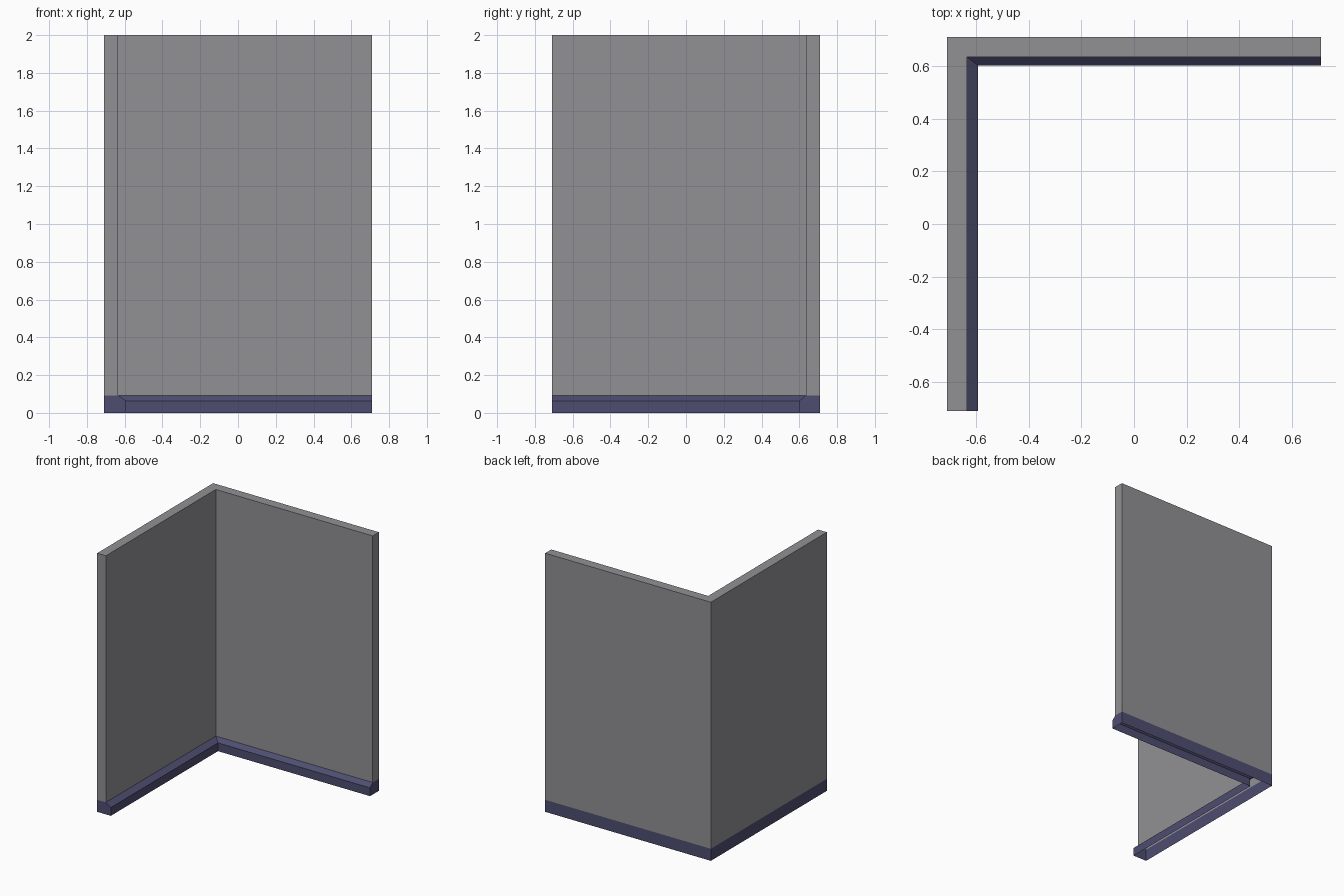
import bpy

if "Cube" in bpy.data.objects:
    bpy.data.objects.remove(bpy.data.objects["Cube"])

H = 0.709          # half of the footprint
TOP = 2.0
BAND = 0.093       # height of the skirting
LIP = 0.064        # where the skirting's bevel starts
WALL = (0.075, 0.075)   # wall depth: left leg, back leg
TRIM = (0.117, 0.108)   # skirting depth: left leg, back leg


def material(name, color):
    m = bpy.data.materials.new(name)
    m.diffuse_color = (*color, 1.0)
    m.use_nodes = True
    m.node_tree.nodes["Principled BSDF"].inputs["Base Color"].default_value = m.diffuse_color
    return m


def sweep_corner(name, profile, skip, mat):
    """Sweep ((left depth, back depth), z) points round the L with a mitred corner.
    The segments that start at an index in skip stay open; both ends are capped."""
    n = len(profile)
    verts = []
    for station in range(3):
        for (dl, db), z in profile:
            x, y = -H + dl, H - db
            verts.append([(x, -H, z), (x, y, z), (H, y, z)][station])
    faces = []
    for i in range(2):
        for j in range(n - 1):
            if j not in skip:
                a, b = i * n + j, (i + 1) * n + j
                faces.append((a, a + 1, b + 1, b))
    faces.append(tuple(reversed(range(n))))
    faces.append(tuple(range(2 * n, 3 * n)))
    mesh = bpy.data.meshes.new(name)
    mesh.from_pydata(verts, [], faces)
    mesh.materials.append(mat)
    mesh.update()
    ob = bpy.data.objects.new(name, mesh)
    bpy.context.collection.objects.link(ob)
    return ob


grey = material("wall grey", (0.285, 0.285, 0.302))
navy = material("skirting navy", (0.075, 0.075, 0.165))
OUT = (0.0, 0.0)

# Hollow corner wall, open underneath
sweep_corner("corner_wall",
             [(OUT, BAND), (OUT, TOP), (WALL, TOP), (WALL, BAND)], (), grey)

# Skirting: outer band and bevelled inner board, hollow between them
sweep_corner("skirting",
             [(OUT, 0), (OUT, BAND), (WALL, BAND), (TRIM, LIP), (TRIM, 0)], (1,), navy)
